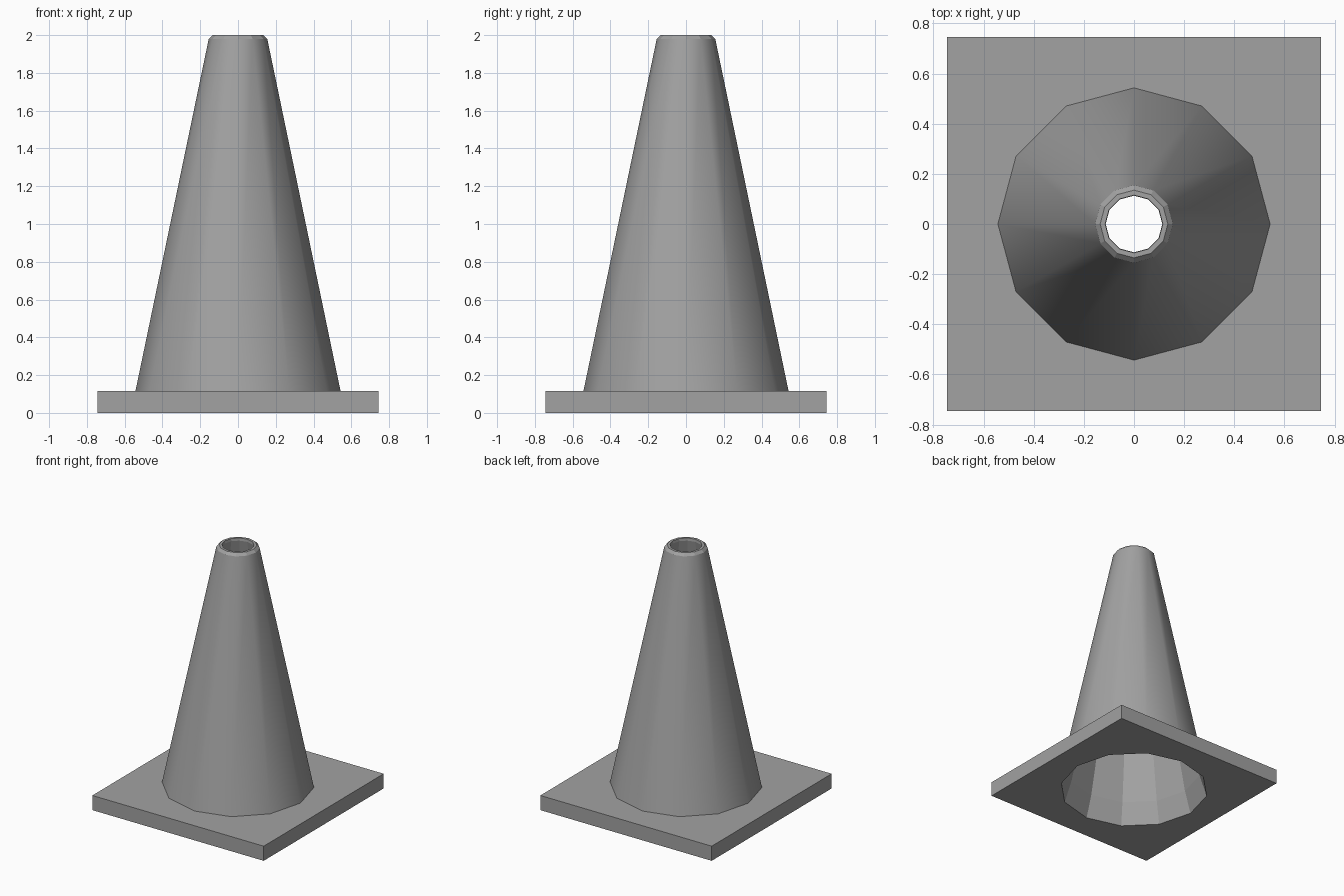
import bpy, bmesh, math

cube = bpy.data.objects.get("Cube")
if cube:
    bpy.data.objects.remove(cube, do_unlink=True)

SIDES = 12
HALF = 0.745      # half width of the base plate
PLATE = 0.115     # plate thickness
FOOT = 0.543      # cone radius where it meets the plate

grey = bpy.data.materials.new("grey rubber")
grey.use_nodes = True
colour = (0.36, 0.36, 0.36, 1)
grey.diffuse_color = colour
grey.node_tree.nodes["Principled BSDF"].inputs["Base Color"].default_value = colour


def finish(bm, name):
    mesh = bpy.data.meshes.new(name)
    bm.to_mesh(mesh)
    bm.free()
    mesh.materials.append(grey)
    obj = bpy.data.objects.new(name, mesh)
    bpy.context.collection.objects.link(obj)
    return obj


def ring(bm, radius, z):
    angles = [math.tau * i / SIDES for i in range(SIDES)]
    return [bm.verts.new((radius * math.cos(a), radius * math.sin(a), z)) for a in angles]


# Hollow cone: outer wall, bevelled rim, inner wall, flared underside opening
profile = [(FOOT, PLATE), (0.155, 1.98), (0.135, 2.0), (0.115, 2.0),
           (0.113, 1.98), (0.49, 0.17), (FOOT, 0)]
bm = bmesh.new()
rings = [ring(bm, r, z) for r, z in profile]
for low, high in zip(rings, rings[1:]):
    for i in range(SIDES):
        j = (i + 1) % SIDES
        face = bm.faces.new((low[i], low[j], high[j], high[i]))
        face.smooth = low is rings[0]
# Sharp edges at the ends of the smooth outer wall
for loop in rings[:2]:
    for i in range(SIDES):
        bm.edges.get((loop[i], loop[(i + 1) % SIDES])).smooth = False
finish(bm, "cone_body")

# Square plate with a twelve-sided hole
bm = bmesh.new()
corners = [(HALF, HALF), (-HALF, HALF), (-HALF, -HALF), (HALF, -HALF)]
levels = []
for z in (0, PLATE):
    hole = ring(bm, FOOT, z)
    square = [bm.verts.new((x, y, z)) for x, y in corners]
    levels.append(square)
    step = SIDES // 4
    for k in range(4):
        arc = [hole[(k * step + i) % SIDES] for i in range(step + 1)]
        face = [square[k]] + arc[::-1]
        bm.faces.new(face if z else face[::-1])
        side = [square[k], square[(k + 1) % 4], arc[-1]]
        bm.faces.new(side[::-1] if not z else side)
for k in range(4):
    n = (k + 1) % 4
    bm.faces.new((levels[0][k], levels[0][n], levels[1][n], levels[1][k]))
bmesh.ops.recalc_face_normals(bm, faces=bm.faces)
# Outer walls point outwards
for face in bm.faces:
    c, nrm = face.calc_center_median(), face.normal
    outward = c.xy.dot(nrm.xy) if abs(nrm.z) < 0.5 else (c.z - PLATE / 2) * nrm.z
    if outward < 0:
        face.normal_flip()
finish(bm, "base_plate")
